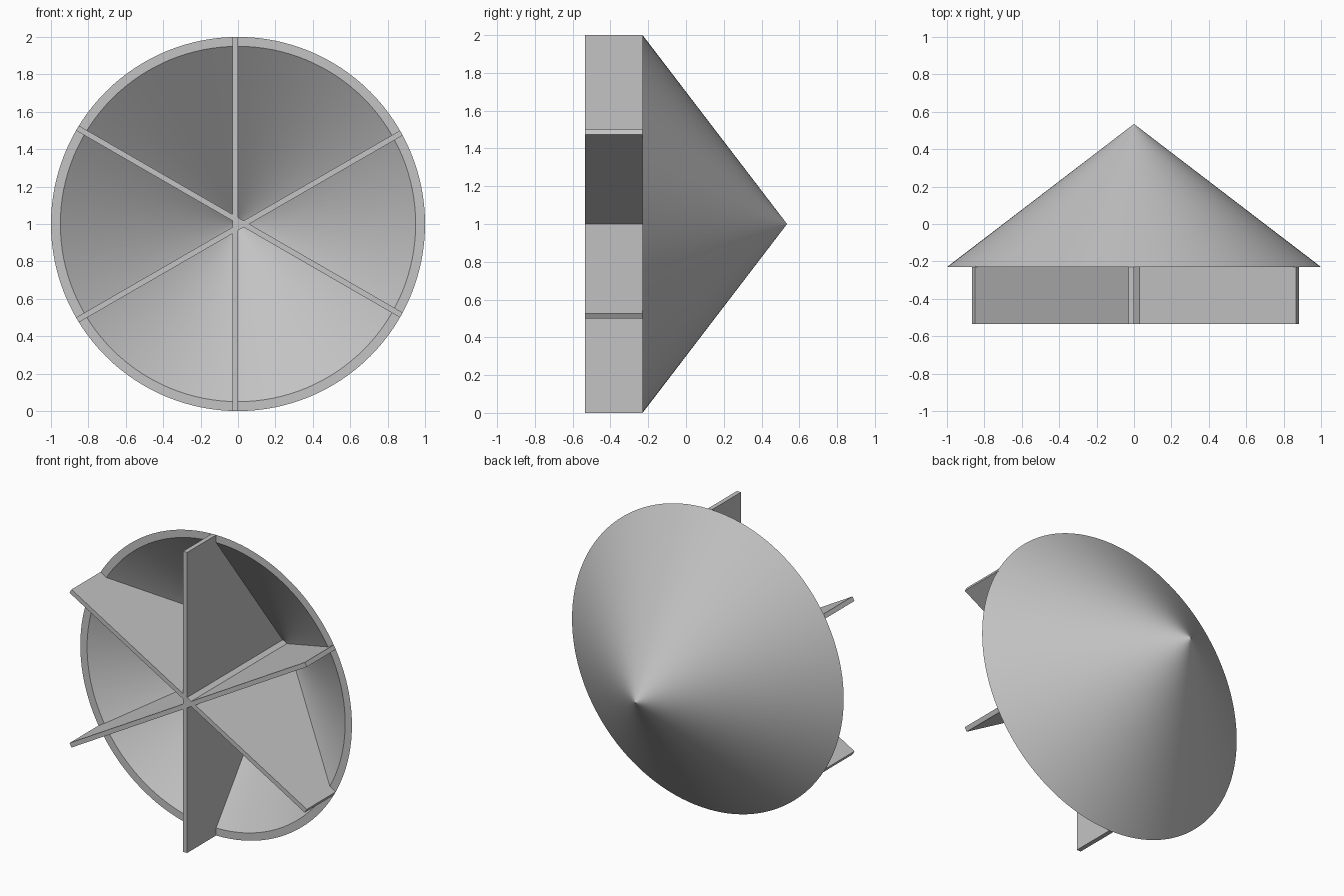
import bpy
import bmesh
import math
from mathutils import Matrix

if "Cube" in bpy.data.objects:
    bpy.data.objects.remove(bpy.data.objects["Cube"], do_unlink=True)

FRONT, RIM, TIP = -0.535, -0.23, 0.535   # positions along y
WALL, PLATE = 0.05, 0.03
SEGMENTS = 128
CENTRE_Z = 1.0

grey = bpy.data.materials.new("plain grey")
grey.use_nodes = True
colour = (0.55, 0.55, 0.55, 1)
grey.diffuse_color = colour
grey.node_tree.nodes["Principled BSDF"].inputs["Base Color"].default_value = colour


def finish(bm, name):
    bmesh.ops.recalc_face_normals(bm, faces=bm.faces)
    mesh = bpy.data.meshes.new(name)
    bm.to_mesh(mesh)
    bm.free()
    mesh.materials.append(grey)
    obj = bpy.data.objects.new(name, mesh)
    obj.location.z = CENTRE_Z
    bpy.context.collection.objects.link(obj)
    return obj


# Hollow cone: outer skin, flat rim and inner skin as a lathed profile
slope = TIP - RIM
inner_tip = TIP - slope * WALL
point = 0.003
profile = [(point, TIP - slope * point), (1, RIM),
           (1 - WALL, RIM), (point, inner_tip - slope * point)]
bm = bmesh.new()
rings = []
for radius, y in profile:
    ring = []
    for i in range(SEGMENTS):
        a = math.tau * i / SEGMENTS
        ring.append(bm.verts.new((radius * math.sin(a), y, radius * math.cos(a))))
    rings.append(ring)
for lower, upper in zip(rings, rings[1:]):
    for i in range(SEGMENTS):
        j = (i + 1) % SEGMENTS
        bm.faces.new((lower[i], lower[j], upper[j], upper[i]))
# Close the two tiny points
for ring, y in ((rings[0], TIP), (rings[-1], inner_tip)):
    apex = bm.verts.new((0, y, 0))
    for i in range(SEGMENTS):
        bm.faces.new((ring[i], ring[(i + 1) % SEGMENTS], apex))
cone = finish(bm, "cone_shell")
bpy.ops.object.select_all(action="DESELECT")
cone.select_set(True)
bpy.context.view_layer.objects.active = cone
bpy.ops.object.shade_smooth_by_angle(angle=math.radians(30))

# Three crossing plates, each spanning the full diameter
outline = [(-1, FRONT), (1, FRONT), (1, RIM), (0, inner_tip + 0.008), (-1, RIM)]
for k in range(3):
    bm = bmesh.new()
    face = bm.faces.new([bm.verts.new((0, y, z)) for z, y in outline])
    extruded = bmesh.ops.extrude_face_region(bm, geom=[face], use_keep_orig=True)
    moved = [g for g in extruded["geom"] if isinstance(g, bmesh.types.BMVert)]
    bmesh.ops.translate(bm, vec=(-PLATE, 0, 0), verts=moved)
    turn = Matrix.Rotation(math.tau * k / 3, 4, "Y")
    bmesh.ops.transform(bm, matrix=turn, verts=bm.verts)
    finish(bm, f"cross_plate_{k + 1}")
